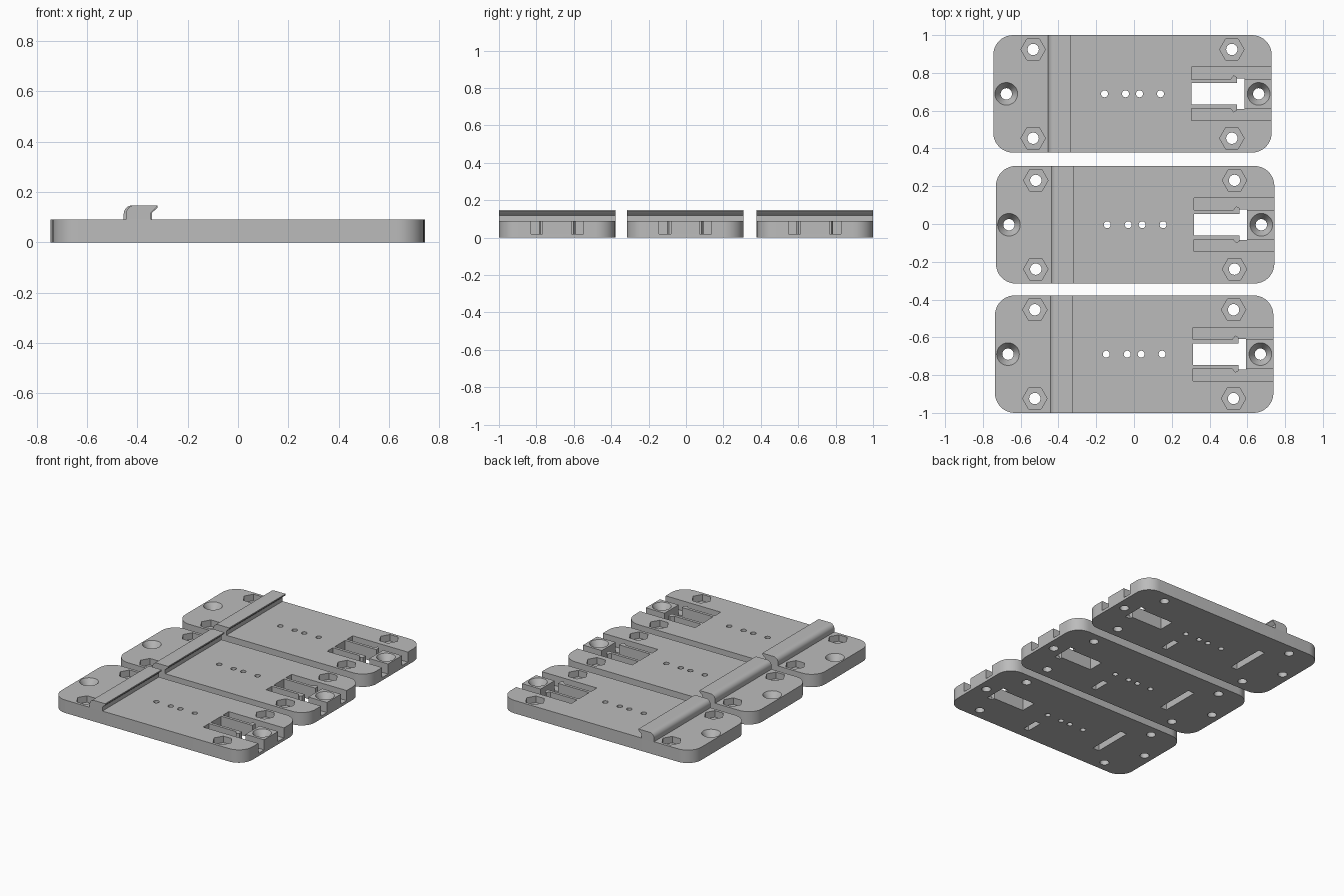
import bpy, bmesh, math

if "Cube" in bpy.data.objects:
    bpy.data.objects.remove(bpy.data.objects["Cube"])

L, W, H = 1.474, 0.622, 0.09       # plate length, width, thickness
FLOOR = 0.02                       # floor height of the side slots

grey = bpy.data.materials.new("plain grey")
grey.diffuse_color = (0.5, 0.5, 0.5, 1)
grey.use_nodes = True
grey.node_tree.nodes["Principled BSDF"].inputs["Base Color"].default_value = grey.diffuse_color


def add_object(name, bm):
    bmesh.ops.recalc_face_normals(bm, faces=bm.faces)
    me = bpy.data.meshes.new(name)
    bm.to_mesh(me)
    bm.free()
    me.materials.append(grey)
    ob = bpy.data.objects.new(name, me)
    bpy.context.collection.objects.link(ob)
    return ob


def loft(name, rings):
    """Closed solid through equal-length rings of 3D points."""
    bm = bmesh.new()
    vs = [[bm.verts.new(p) for p in ring] for ring in rings]
    n = len(vs[0])
    bm.faces.new(vs[0])
    bm.faces.new(vs[-1])
    for a, b in zip(vs, vs[1:]):
        for i in range(n):
            j = (i + 1) % n
            bm.faces.new((a[i], a[j], b[j], b[i]))
    return add_object(name, bm)


def prism(name, pts, z0, z1):
    return loft(name, [[(x, y, z) for x, y in pts] for z in (z0, z1)])


def circle(cx, cy, r, n=28):
    return [(cx + r * math.cos(2 * math.pi * i / n),
             cy + r * math.sin(2 * math.pi * i / n)) for i in range(n)]


def rect(x0, x1, y0, y1):
    return [(x0, y0), (x1, y0), (x1, y1), (x0, y1)]


def round_rect(l, w, r, n=10):
    pts = []
    for k, (sx, sy) in enumerate(((1, 1), (-1, 1), (-1, -1), (1, -1))):
        for i in range(n + 1):
            a = math.pi / 2 * (k + i / n)
            pts.append((sx * (l / 2 - r) + r * math.cos(a),
                        sy * (w / 2 - r) + r * math.sin(a)))
    return pts


def revolve_cut(cx, cy, profile):
    """Round cutter from (radius, height) pairs."""
    return loft("cutter", [[(x, y, z) for x, y in circle(cx, cy, r)]
                           for r, z in profile])


plate = prism("plate", round_rect(L, W, 0.105), 0, H)
cutters = []

# corner screw holes with hexagonal nut pockets
for sx in (-1, 1):
    for sy in (-1, 1):
        x, y = sx * 0.526, sy * 0.235
        cutters.append(prism("cutter", circle(x, y, 0.065, 6), 0.045, 0.12))
        cutters.append(prism("cutter", circle(x, y, 0.03), -0.03, 0.06))
    # countersunk hole at each end
    cutters.append(revolve_cut(sx * 0.668, 0, [(0.03, -0.03), (0.03, 0.04),
                                               (0.06, H), (0.06, 0.12)]))

# row of small holes
for x in (-0.148, -0.037, 0.037, 0.148):
    cutters.append(prism("cutter", circle(x, 0, 0.0185, 20), -0.03, 0.12))

# window between the clip arms, with a wider gap past the arm tips
cutters.append(prism("cutter", [
    (0.312, -0.057), (0.553, -0.057), (0.553, -0.08), (0.593, -0.08),
    (0.593, 0.08), (0.553, 0.08), (0.553, 0.057), (0.312, 0.057)], -0.03, 0.12))

# open-ended slots outside the clip arms, leaving a barb on each arm
for s in (-1, 1):
    slot = [(0.312, 0.077), (0.518, 0.077), (0.535, 0.098), (0.553, 0.088),
            (0.553, 0.077), (0.8, 0.077), (0.8, 0.141), (0.312, 0.141)]
    cutters.append(prism("cutter", [(x, s * y) for x, y in slot], FLOOR, 0.12))

# blind recesses in the underside
cutters.append(prism("cutter", rect(-0.40, -0.35, -0.14, 0.14), -0.03, 0.06))
cutters.append(prism("cutter", rect(0.115, 0.155, -0.235, -0.115), -0.03, 0.05))

for c in cutters:
    c.hide_render = True
    m = plate.modifiers.new("cut", 'BOOLEAN')
    m.operation = 'DIFFERENCE'
    m.solver = 'EXACT'
    m.object = c

# bake the cuts into one plate mesh
bpy.context.view_layer.update()
dg = bpy.context.evaluated_depsgraph_get()
plate_mesh = bpy.data.meshes.new_from_object(plate.evaluated_get(dg))
for ob in cutters + [plate]:
    bpy.data.objects.remove(ob, do_unlink=True)

# hooked rail profile, rounded on its outer shoulder
profile = [(-0.347, H - 0.002), (-0.347, 0.118), (-0.342, 0.123), (-0.332, 0.131),
           (-0.325, 0.139), (-0.325, 0.147)]
for i in range(9):
    a = math.pi / 2 * (1 + i / 8)
    profile.append((-0.412 + 0.034 * math.cos(a), 0.113 + 0.034 * math.sin(a)))
profile.append((-0.446, H - 0.002))
rail = loft("rail", [[(x, y, z) for x, z in profile] for y in (-W / 2, W / 2)])
rail_mesh = rail.data
bpy.data.objects.remove(rail, do_unlink=True)

for me in (plate_mesh, rail_mesh):
    me.shade_smooth()
    me.set_sharp_from_angle(angle=math.radians(30))

# three plates side by side, each slightly shifted
for name, x, y in (("back", -0.008, 0.689), ("middle", 0.006, -0.004),
                   ("front", 0.001, -0.689)):
    for part, me in (("plate", plate_mesh), ("hook_rail", rail_mesh)):
        ob = bpy.data.objects.new(f"{name}_{part}", me.copy())
        ob.location = (x, y, 0)
        bpy.context.collection.objects.link(ob)
